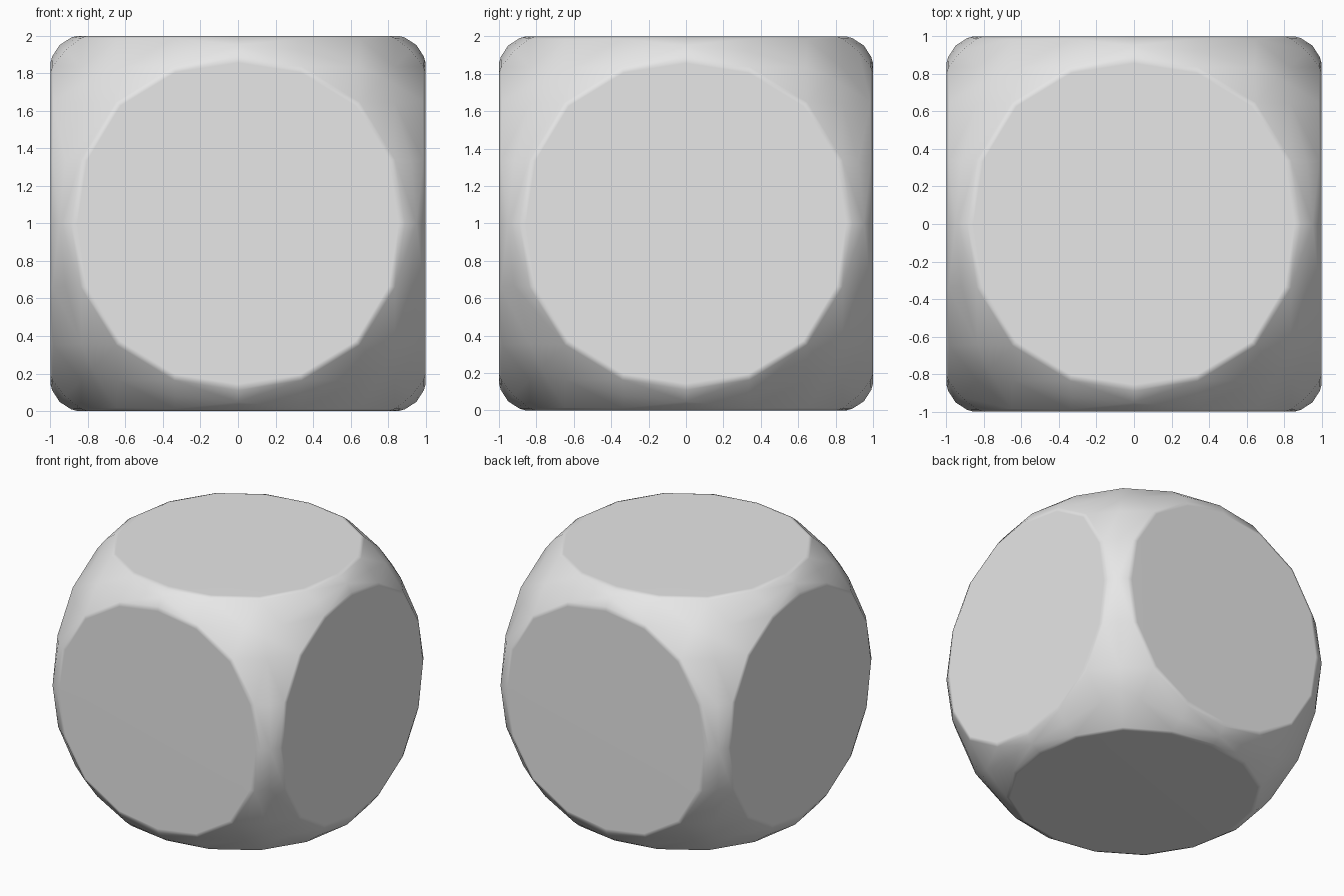
import bpy
import bmesh
from math import cos, sin, pi
from itertools import product, permutations
from mathutils import Vector

cube = bpy.data.objects.get("Cube")
if cube:
    bpy.data.objects.remove(cube, do_unlink=True)

SPHERE_R = 1.345    # ball that rounds off the edges and corners
CAP_SIDES = 16      # outline of each flat face

# Plain grey material
grey = bpy.data.materials.new("plain_grey")
grey.use_nodes = True
grey.diffuse_color = (0.8, 0.8, 0.8, 1)
grey.node_tree.nodes["Principled BSDF"].inputs["Base Color"].default_value = (0.8, 0.8, 0.8, 1)

points = set()


def add_point(co):
    points.add(tuple(round(c, 5) for c in co))


def add_mirrored(co):
    """Add a point in every axis order and every octant."""
    for p in permutations(co):
        for s in product((-1, 1), repeat=3):
            add_point([a * b + 0.0 for a, b in zip(p, s)])


# Six round flat caps, slightly wider on the diagonals
for i in range(CAP_SIDES):
    a = 2 * pi * i / CAP_SIDES
    r = 0.875 + 0.03 * sin(2 * a) ** 2
    u, v = r * cos(a), r * sin(a)
    for axis, side in product(range(3), (-1, 1)):
        co = [u, v]
        co.insert(axis, side)
        add_point(co)

# Ball surface between the caps: along each edge and at the corners
for direction in ((0, 1, 1), (0.36, 1, 1), (0.77, 1, 1), (1, 1, 1)):
    add_mirrored(Vector(direction).normalized() * SPHERE_R)

bm = bmesh.new()
for p in sorted(points):
    bm.verts.new(p)
hull = bmesh.ops.convex_hull(bm, input=bm.verts[:])
loose = [v for v in bm.verts if not v.link_faces]
bmesh.ops.delete(bm, geom=loose, context='VERTS')
bmesh.ops.dissolve_limit(bm, angle_limit=0.01, verts=bm.verts[:], edges=bm.edges[:])
bmesh.ops.recalc_face_normals(bm, faces=bm.faces[:])


def is_cap(face):
    return max(abs(c) for c in face.normal) > 0.999


# Narrow soft bevel around every cap
rims = [e for e in bm.edges if any(is_cap(f) for f in e.link_faces)]
bmesh.ops.bevel(bm, geom=rims, offset=0.018, offset_type='OFFSET',
                segments=1, profile=0.5, affect='EDGES')
bmesh.ops.translate(bm, verts=bm.verts[:], vec=(0, 0, 1))
for f in bm.faces:
    f.smooth = True

mesh = bpy.data.meshes.new("rounded_block")
bm.to_mesh(mesh)
bm.free()
mesh.materials.append(grey)
block = bpy.data.objects.new("rounded_block", mesh)
bpy.context.collection.objects.link(block)

# Keep the caps flat while the rest shades smoothly
normals = block.modifiers.new("flat_caps", 'WEIGHTED_NORMAL')
normals.weight = 50
